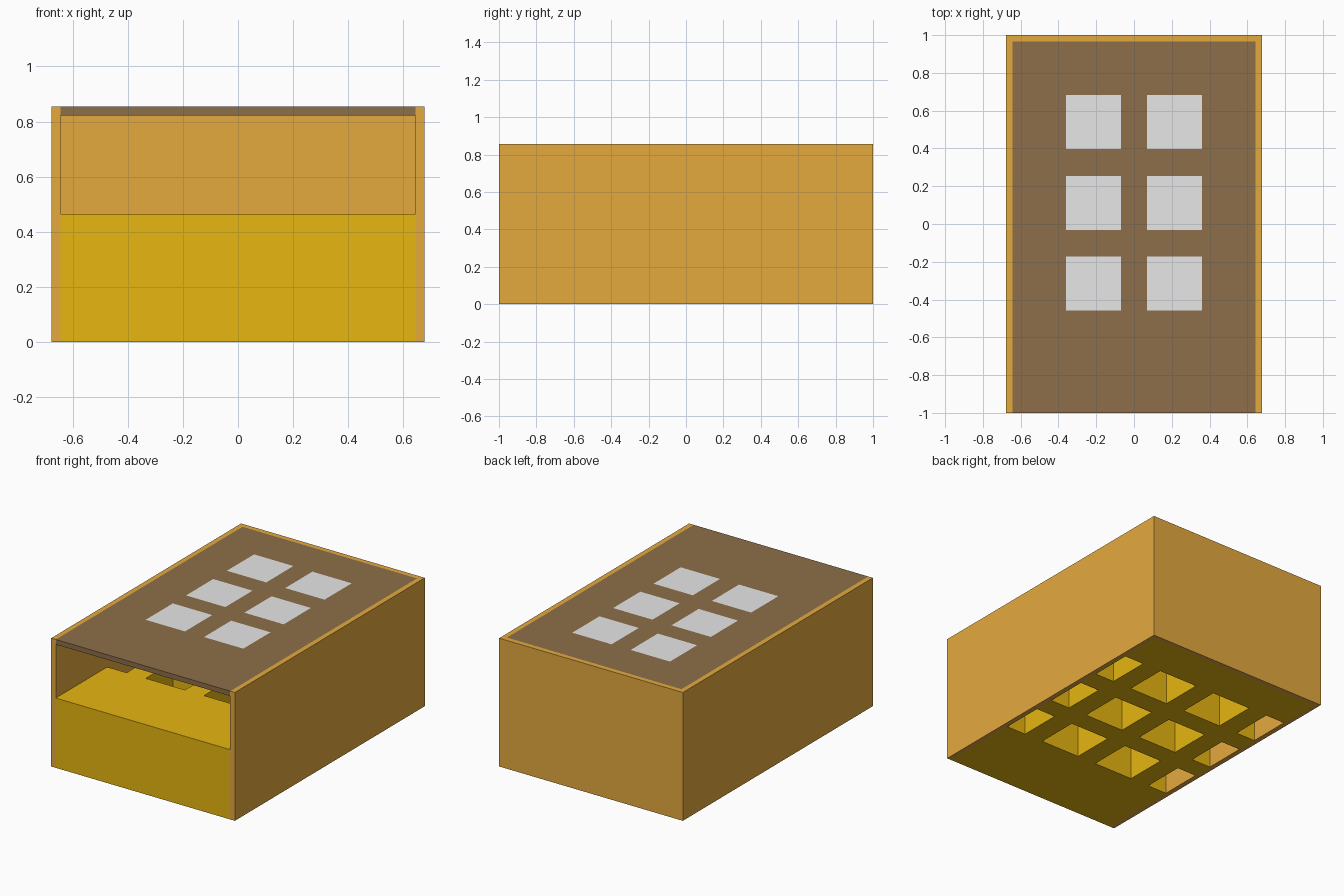
import bpy
import bmesh

cube = bpy.data.objects.get("Cube")
if cube:
    bpy.data.objects.remove(cube, do_unlink=True)


def material(name, rgb):
    mat = bpy.data.materials.new(name)
    mat.use_nodes = True
    color = (*rgb, 1.0)
    mat.diffuse_color = color
    mat.node_tree.nodes["Principled BSDF"].inputs["Base Color"].default_value = color
    return mat


wood = material("golden wood", (0.78, 0.40, 0.049))
yellow = material("yellow foam", (0.98, 0.575, 0.007))
brown = material("dark brown", (0.268, 0.156, 0.067))
white = material("white", (0.98, 0.98, 0.98))


def slab(name, xs, ys, z0, z1, mats, solid=lambda i, j: True, top_mat=lambda i, j: 0):
    """Slab on a grid of cells; empty cells become holes, tops can be coloured."""
    bm = bmesh.new()
    verts = {(i, j, k): bm.verts.new((x, y, z))
             for i, x in enumerate(xs) for j, y in enumerate(ys)
             for k, z in enumerate((z0, z1))}
    nx, ny = len(xs) - 1, len(ys) - 1

    def filled(i, j):
        return 0 <= i < nx and 0 <= j < ny and solid(i, j)

    for i in range(nx):
        for j in range(ny):
            if not filled(i, j):
                continue
            ring = [(i, j), (i + 1, j), (i + 1, j + 1), (i, j + 1)]
            top = bm.faces.new([verts[(*p, 1)] for p in ring])
            top.material_index = top_mat(i, j)
            bm.faces.new([verts[(*p, 0)] for p in reversed(ring)])
            # side walls wherever the neighbouring cell is empty
            neighbours = [(i, j - 1), (i + 1, j), (i, j + 1), (i - 1, j)]
            for n, cell in enumerate(neighbours):
                if not filled(*cell):
                    a, b = ring[n], ring[(n + 1) % 4]
                    bm.faces.new([verts[(*a, 0)], verts[(*b, 0)],
                                  verts[(*b, 1)], verts[(*a, 1)]])
    loose = [v for v in bm.verts if not v.link_faces]
    bmesh.ops.delete(bm, geom=loose, context='VERTS')
    mesh = bpy.data.meshes.new(name)
    bm.to_mesh(mesh)
    bm.free()
    for mat in mats:
        mesh.materials.append(mat)
    obj = bpy.data.objects.new(name, mesh)
    bpy.context.collection.objects.link(obj)
    return obj


W, IN, BACK, H = 0.677, 0.643, 0.966, 0.855
# Three rows of square openings, shared by the insert and the lid
rows = [-1.0] + [c + s for c in (-0.315, 0.11, 0.54) for s in (-0.143, 0.143)] + [BACK]

# Three-sided case, open at the front
slab("case_walls", [-W, -IN, IN, W], [-1.0, BACK, 1.0], 0, H, [wood],
     solid=lambda i, j: i != 1 or j == 1)

# Insert with through holes; the outer columns are cut off by the case walls
slab("foam_insert", [-IN, -0.50, -0.36, -0.07, 0.07, 0.36, 0.50, IN], rows, 0, 0.465,
     [yellow], solid=lambda i, j: i % 2 == 1 or j % 2 == 0)

# Sliding lid with six white squares on its top
slab("sliding_lid", [-IN, -0.36, -0.07, 0.07, 0.36, IN], rows, 0.822, H,
     [brown, white], top_mat=lambda i, j: int(i % 2 == 1 and j % 2 == 1))
